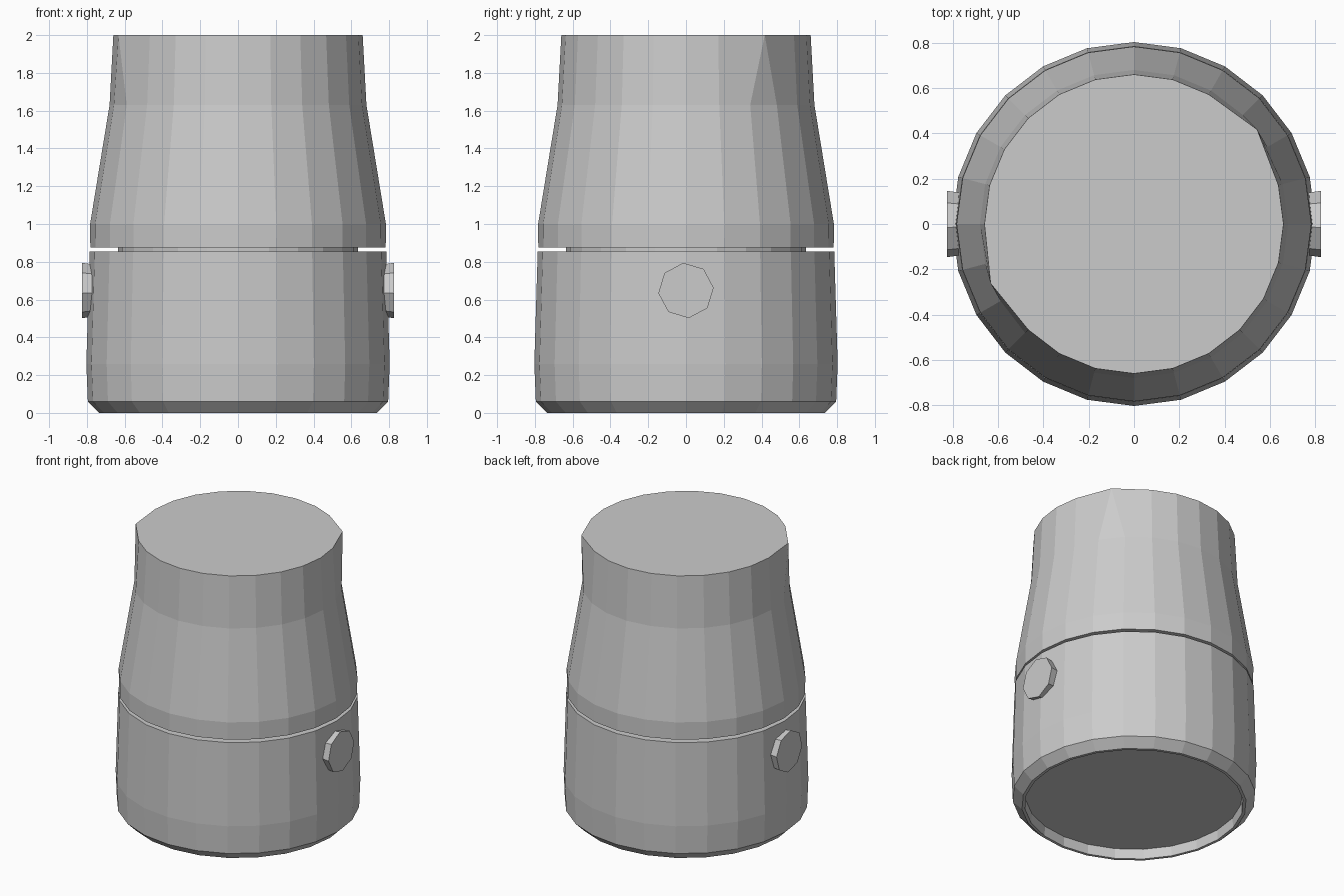
import bpy, bmesh
from math import sin, cos, pi, radians

if "Cube" in bpy.data.objects:
    bpy.data.objects.remove(bpy.data.objects["Cube"])

SIDES = 24


def make_object(name, bm):
    bmesh.ops.recalc_face_normals(bm, faces=bm.faces[:])
    mesh = bpy.data.meshes.new(name)
    bm.to_mesh(mesh)
    bm.free()
    obj = bpy.data.objects.new(name, mesh)
    bpy.context.collection.objects.link(obj)
    return obj


def lathe(profile):
    """Stack rings of (radius, z), join them and cap both ends."""
    bm = bmesh.new()
    rings = [[bm.verts.new((r * cos(2 * pi * i / SIDES), r * sin(2 * pi * i / SIDES), z))
              for i in range(SIDES)] for r, z in profile]
    for a, b in zip(rings, rings[1:]):
        for i in range(SIDES):
            j = (i + 1) % SIDES
            bm.faces.new((a[i], a[j], b[j], b[i]))
    bm.faces.new(rings[0][::-1])
    bm.faces.new(rings[-1])
    return bm, rings


# Lower band with a recessed underside
bm, _ = lathe([(0.71, 0.07), (0.715, 0.0), (0.735, 0.0), (0.795, 0.06), (0.803, 0.26),
               (0.785, 0.855), (0.635, 0.855)])
make_object("base_band", bm)

# Narrow neck showing in the groove
bm, _ = lathe([(0.635, 0.84), (0.635, 0.89)])
make_object("groove_neck", bm)

# Tapered upper body, with two pinched points on the top rim
bm, rings = lathe([(0.635, 0.875), (0.782, 0.875), (0.783, 1.0), (0.68, 1.63), (0.66, 2.0)])
top = rings[-1]
for first, angle in ((2, 37.5), (13, 202.5)):
    a = radians(angle)
    bmesh.ops.pointmerge(bm, verts=[top[first], top[first + 1]],
                         merge_co=(0.685 * cos(a), 0.685 * sin(a), 2.0))
make_object("upper_body", bm)

# Octagonal side buttons
for side, name in ((1, "right_button"), (-1, "left_button")):
    bm = bmesh.new()
    outlines = []
    for x, r in ((0.74, 0.135), (0.825, 0.147)):
        outlines.append([bm.verts.new((side * x, r * cos(k * pi / 4 + 0.1),
                                       0.648 + r * sin(k * pi / 4 + 0.1))) for k in range(8)])
    inner, outer = outlines
    for k in range(8):
        n = (k + 1) % 8
        bm.faces.new((inner[k], inner[n], outer[n], outer[k]))
    bm.faces.new(inner)
    bm.faces.new(outer)
    make_object(name, bm)
